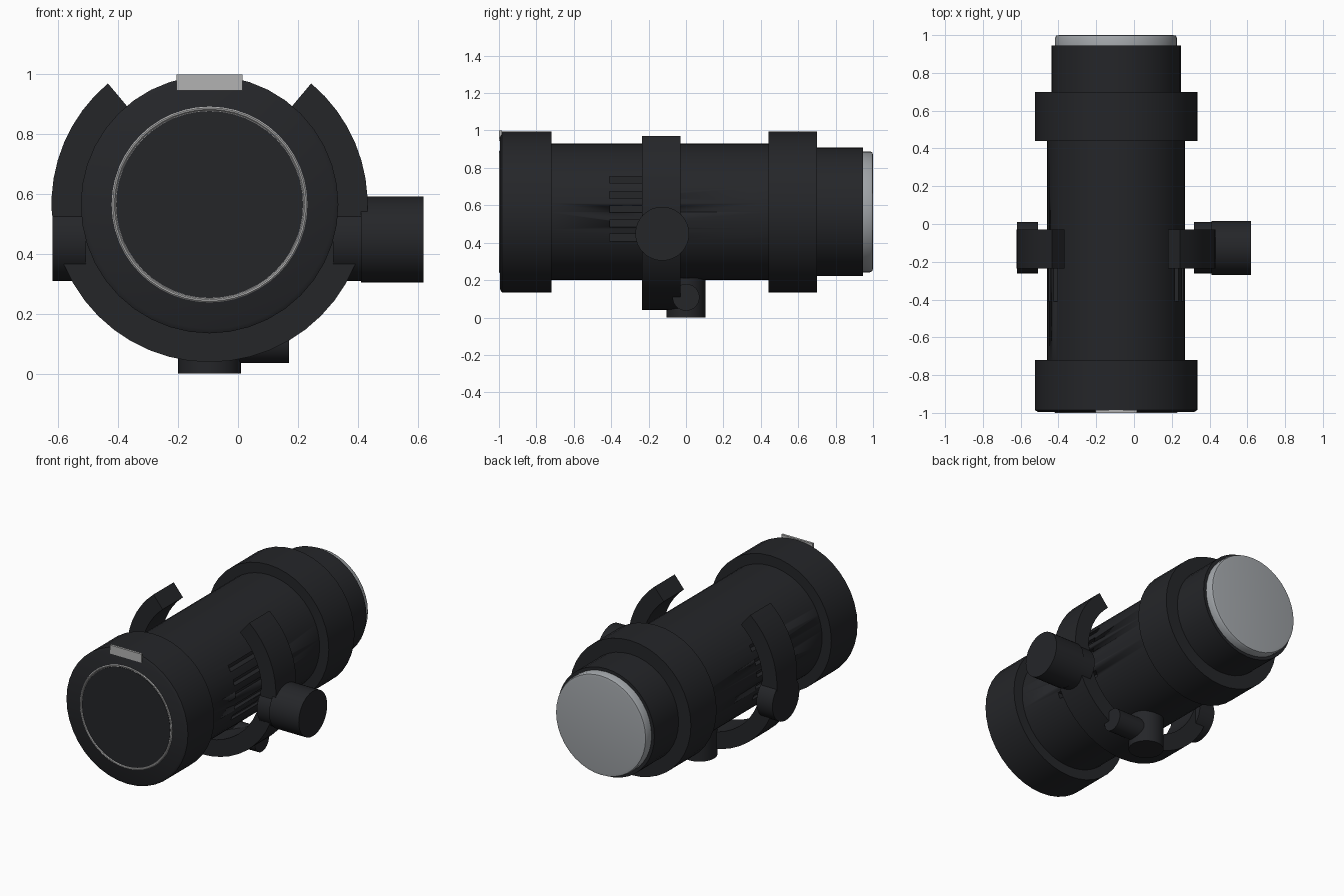
import bpy, bmesh, math
from mathutils import Matrix, Vector

if "Cube" in bpy.data.objects:
    bpy.data.objects.remove(bpy.data.objects["Cube"])

CX, CZ = -0.095, 0.565   # optical axis runs along y through here


def material(name, rgb):
    m = bpy.data.materials.new(name)
    m.diffuse_color = (*rgb, 1)
    m.use_nodes = True
    m.node_tree.nodes["Principled BSDF"].inputs["Base Color"].default_value = m.diffuse_color
    return m


BLACK = material("black_metal", (0.018, 0.019, 0.022))
GLASS = material("grey_glass", (0.36, 0.38, 0.40))
SILVER = material("silver", (0.45, 0.45, 0.45))


def finish(bm, name, mat, angle=35):
    bmesh.ops.recalc_face_normals(bm, faces=bm.faces)
    me = bpy.data.meshes.new(name)
    bm.to_mesh(me)
    bm.free()
    ob = bpy.data.objects.new(name, me)
    bpy.context.collection.objects.link(ob)
    me.materials.append(mat)
    bpy.ops.object.select_all(action='DESELECT')
    ob.select_set(True)
    bpy.context.view_layer.objects.active = ob
    bpy.ops.object.shade_smooth_by_angle(angle=math.radians(angle))
    return ob


def lathe(name, profile, mat, n=40):
    """Solid of revolution about the optical axis; profile is (radius, y)."""
    bm = bmesh.new()
    rings = [[bm.verts.new((CX + r * math.cos(2 * math.pi * i / n), y,
                            CZ + r * math.sin(2 * math.pi * i / n)))
              for i in range(n)] for r, y in profile]
    for a, b in zip(rings, rings[1:]):
        for i in range(n):
            j = (i + 1) % n
            bm.faces.new((a[i], a[j], b[j], b[i]))
    bm.faces.new(rings[0])
    bm.faces.new(rings[-1])
    return finish(bm, name, mat)


def cylinder(name, start, end, r, mat, n=32):
    a, b = Vector(start), Vector(end)
    rot = (b - a).to_track_quat('Z', 'Y').to_matrix().to_4x4()
    bm = bmesh.new()
    bmesh.ops.create_cone(bm, cap_ends=True, segments=n, radius1=r, radius2=r,
                          depth=(b - a).length,
                          matrix=Matrix.Translation((a + b) / 2) @ rot)
    return finish(bm, name, mat)


def add_box(bm, lo, hi):
    lo, hi = Vector(lo), Vector(hi)
    bmesh.ops.create_cube(bm, size=1, matrix=Matrix.Translation((lo + hi) / 2)
                          @ Matrix.Diagonal((*(hi - lo), 1)))


def arc_bar(name, a0, a1, r0, r1, y0, y1, steps):
    """Rectangular bar bent around the optical axis."""
    bm = bmesh.new()
    secs = []
    for i in range(steps + 1):
        t = math.radians(a0 + (a1 - a0) * i / steps)
        secs.append([bm.verts.new((CX + r * math.cos(t), y, CZ + r * math.sin(t)))
                     for r, y in ((r0, y0), (r1, y0), (r1, y1), (r0, y1))])
    for a, b in zip(secs, secs[1:]):
        for k in range(4):
            m = (k + 1) % 4
            bm.faces.new((a[k], a[m], b[m], b[k]))
    bm.faces.new(secs[0])
    bm.faces.new(secs[-1])
    return finish(bm, name, BLACK)


# Main tube
tube = lathe("main_tube", [(0.365, -0.75), (0.365, 0.48)], BLACK, 48)

# Cooling slots cut into both sides of the tube
bm = bmesh.new()
for side in (-1, 1):
    for z in (0.737, 0.655, 0.58, 0.503, 0.428):
        dx = math.sqrt(0.365 ** 2 - (z - CZ) ** 2)
        xs = sorted((CX + side * (dx - 0.03), CX + side * (dx + 0.05)))
        add_box(bm, (xs[0], -0.41, z - 0.018), (xs[1], -0.06, z + 0.018))
cutter = finish(bm, "slot_cutter", BLACK)
cutter.hide_render = True
cutter.hide_set(True)
cut = tube.modifiers.new("slots", 'BOOLEAN')
cut.operation = 'DIFFERENCE'
cut.object = cutter

# Front and rear collars, rear eyepiece and lens
lathe("front_collar", [(0.415, -0.994), (0.43, -0.985), (0.43, -0.72)], BLACK)
lathe("rear_collar", [(0.43, 0.44), (0.43, 0.70)], BLACK)
lathe("eyepiece", [(0.343, 0.69), (0.343, 0.945)], BLACK)
lathe("rear_lens", [(0.323, 0.93), (0.323, 0.985), (0.317, 0.997), (0.30, 1.0)], GLASS)

# Silver trim ring and index plate on the front face
ring = lathe("front_trim_ring", [(0.327, -0.985), (0.327, -0.996), (0.323, -1.0),
                                 (0.318, -0.999), (0.314, -0.9945)], SILVER, 48)
lathe("front_cover", [(0.312, -0.99), (0.312, -0.9965)], BLACK, 48)
bm = bmesh.new()
add_box(bm, (-0.205, -1.0, 0.945), (0.015, -0.985, 1.0))
finish(bm, "index_plate", SILVER)

# Clamp: two upper arms and a lower cradle joined at hinge barrels
arc_bar("right_clamp_arm", -4, 50, 0.426, 0.528, -0.235, -0.03, 8)
arc_bar("left_clamp_arm", 130, 184, 0.426, 0.528, -0.235, -0.03, 8)
arc_bar("lower_cradle", 180, 360, 0.42, 0.526, -0.235, -0.03, 24)
for name, s in (("left_hinge", -1), ("right_hinge", 1)):
    cylinder(name, (CX + s * 0.412, -0.125, 0.445), (CX + s * 0.525, -0.125, 0.445),
             0.136, BLACK)

# Side knob and mounting screw with its lever underneath
cylinder("side_knob", (0.41, -0.127, 0.448), (0.62, -0.127, 0.448), 0.144, BLACK)
cylinder("mount_post", (CX, 0, 0), (CX, 0, 0.21), 0.105, BLACK)
cylinder("mount_lever", (CX, 0, 0.108), (0.17, 0, 0.108), 0.072, BLACK)
